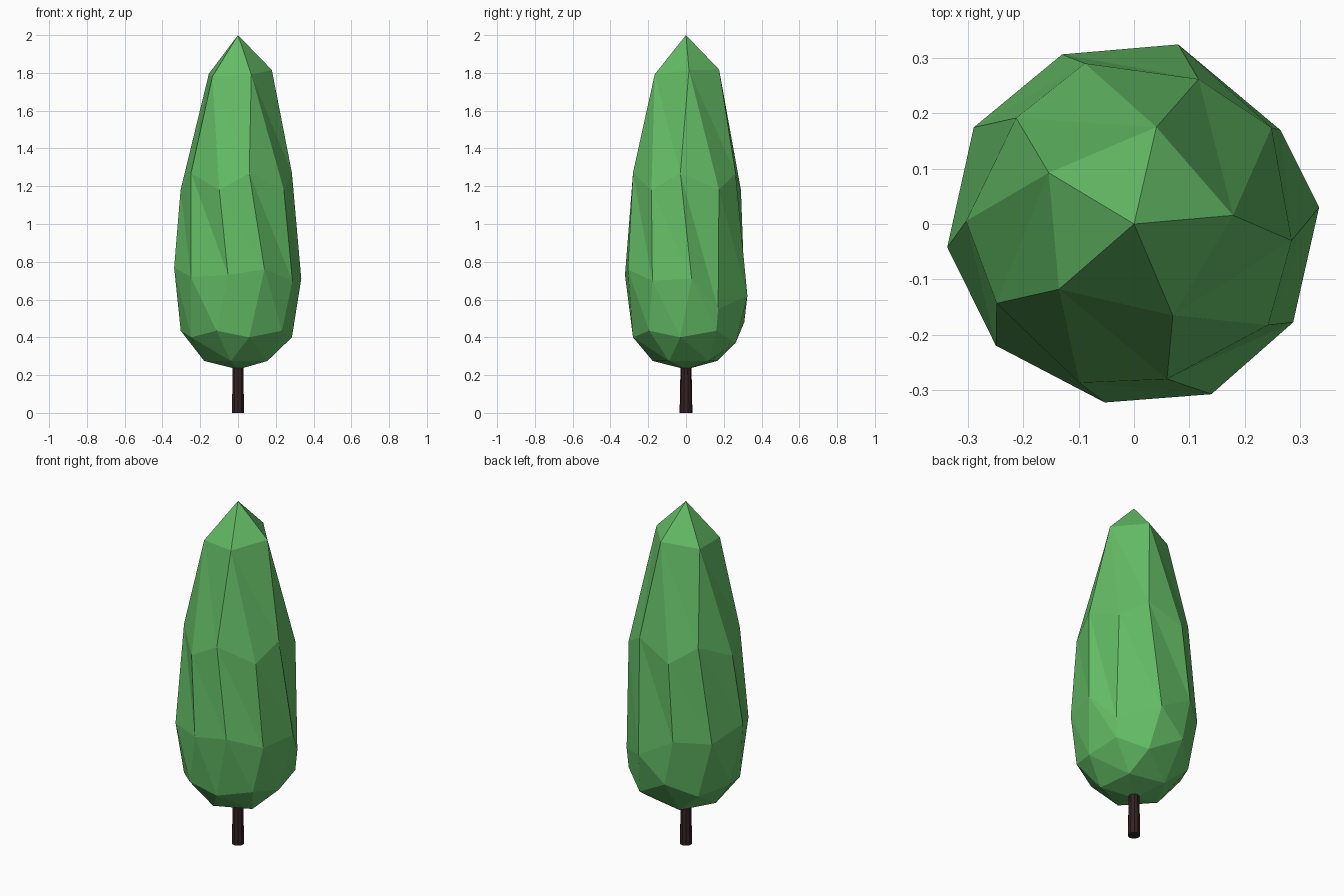
import bpy, bmesh, math

if "Cube" in bpy.data.objects:
    bpy.data.objects.remove(bpy.data.objects["Cube"])

def material(name, rgb):
    m = bpy.data.materials.new(name)
    m.diffuse_color = (*rgb, 1)
    m.use_nodes = True
    m.node_tree.nodes["Principled BSDF"].inputs["Base Color"].default_value = m.diffuse_color
    return m

def add(name, bm, mat):
    bmesh.ops.recalc_face_normals(bm, faces=bm.faces)
    me = bpy.data.meshes.new(name)
    bm.to_mesh(me)
    bm.free()
    me.materials.append(mat)
    ob = bpy.data.objects.new(name, me)
    bpy.context.collection.objects.link(ob)
    return ob

# Foliage: icosphere stretched to a cypress shape and twisted ring by ring
# sphere height -> (radius, height, turn in degrees)
RINGS = {1.0: (0, 2.0, 0), .851: (.18, 1.80, 5), .526: (.287, 1.27, 30),
         .447: (.304, 1.18, 35), 0: (.335, .72, 59), -.447: (.304, .435, 68),
         -.526: (.287, .40, 66), -.851: (.18, .275, 78), -1.0: (0, .23, 0)}
# Uneven widest ring, counter-clockwise from the back
BELT = [(.08, .325, .62), (-.13, .307, .74), (-.29, .175, .72), (-.338, -.042, .77),
        (-.25, -.22, .72), (-.053, -.323, .73), (.14, -.308, .76), (.288, -.178, .70),
        (.335, .03, .71), (.265, .17, .55)]

bm = bmesh.new()
bmesh.ops.create_icosphere(bm, subdivisions=2, radius=1)
start = next(math.atan2(v.co.y, v.co.x) for v in bm.verts if abs(v.co.z - .447) < .02)
for v in bm.verts:
    key = min(RINGS, key=lambda k: abs(k - v.co.z))
    r, z, turn = RINGS[key]
    rel = math.degrees(math.atan2(v.co.y, v.co.x) - start) % 360
    if key == 0:
        v.co = BELT[round((rel - 18) / 36) % 10]
        continue
    a = math.radians(rel + turn)
    if key > .8 and r:
        z += .02 * math.cos(a - .8)      # tip leans slightly
    if key == -.447 and abs(rel - 36) < 5:
        r, z = .318, .48                 # raised bump at the back
    if key == -.526 and (rel < 5 or rel > 355):
        z = .37
    v.co = (r * math.cos(a), r * math.sin(a), z)
add("foliage", bm, material("leaf green", (.125, .50, .13)))

# Trunk
bm = bmesh.new()
bmesh.ops.create_cone(bm, cap_ends=True, segments=10, radius1=.034, radius2=.028, depth=.3)
bmesh.ops.translate(bm, verts=bm.verts, vec=(0, 0, .15))
add("trunk", bm, material("dark bark", (.035, .016, .016)))
